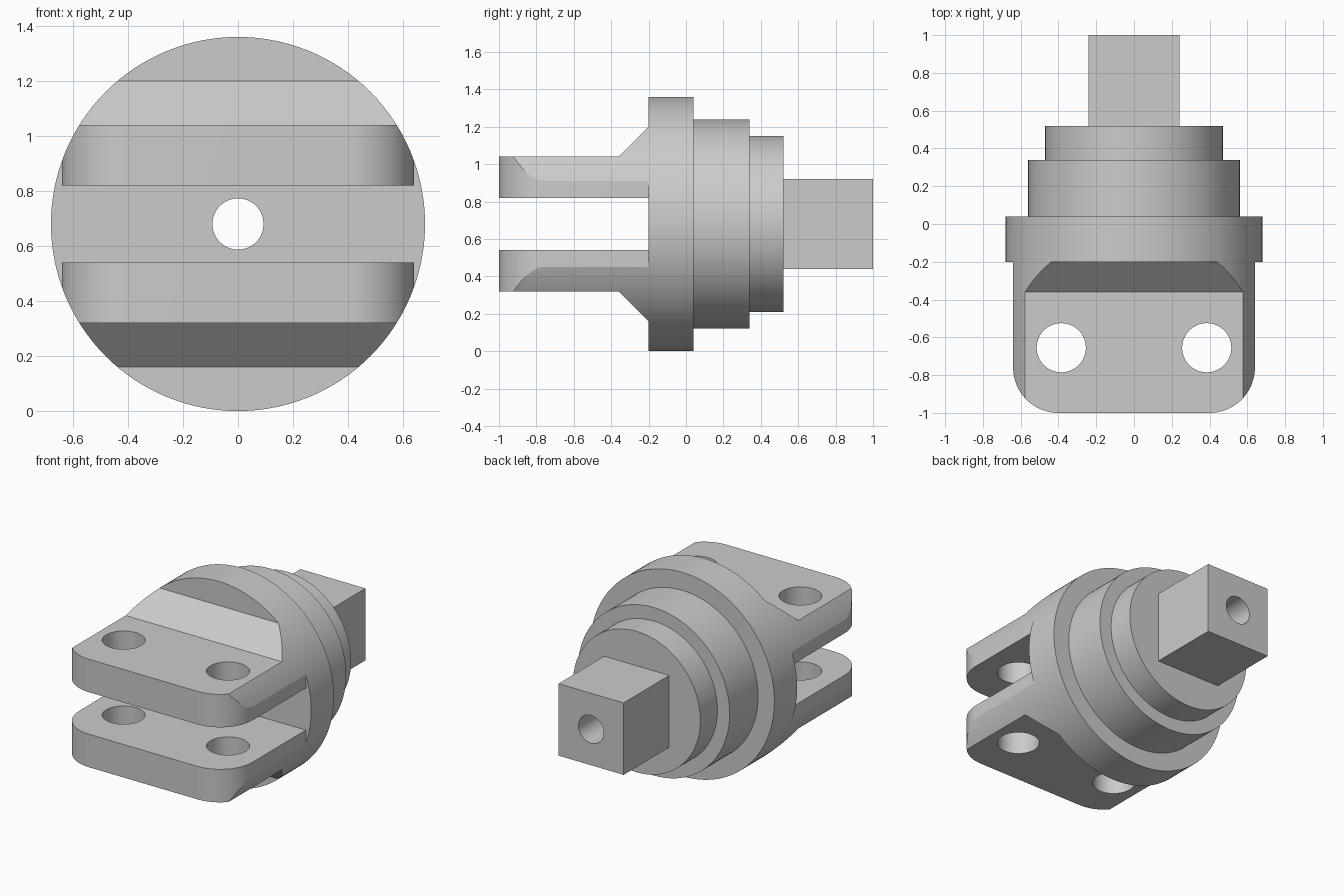
import bpy, bmesh, math
from mathutils import Matrix, Vector

cube = bpy.data.objects.get("Cube")
if cube:
    bpy.data.objects.remove(cube, do_unlink=True)

AXIS_Z = 0.68
BORE = 0.093
SEGMENTS = 128

steel = bpy.data.materials.new("grey_steel")
steel.use_nodes = True
steel.diffuse_color = (0.6, 0.6, 0.6, 1)
steel.node_tree.nodes["Principled BSDF"].inputs["Base Color"].default_value = steel.diffuse_color


def finish(name, bm):
    bmesh.ops.recalc_face_normals(bm, faces=bm.faces)
    mesh = bpy.data.meshes.new(name)
    bm.to_mesh(mesh)
    bm.free()
    mesh.materials.append(steel)
    obj = bpy.data.objects.new(name, mesh)
    bpy.context.collection.objects.link(obj)
    return obj


def prism(name, outline, direction):
    """Extrude a closed outline along a direction."""
    bm = bmesh.new()
    face = bm.faces.new([bm.verts.new(p) for p in outline])
    new = bmesh.ops.extrude_face_region(bm, geom=[face])["geom"]
    bmesh.ops.translate(bm, vec=direction,
                        verts=[v for v in new if isinstance(v, bmesh.types.BMVert)])
    return finish(name, bm)


def circle(center, radius, u, v):
    return [Vector(center) + radius * (Vector(u) * math.cos(a) + Vector(v) * math.sin(a))
            for a in (2 * math.pi * i / SEGMENTS for i in range(SEGMENTS))]


def rod(name, radius, y0, y1):
    return prism(name, circle((0, y0, AXIS_Z), radius, (1, 0, 0), (0, 0, 1)), (0, y1 - y0, 0))


def activate(obj):
    bpy.ops.object.select_all(action="DESELECT")
    obj.select_set(True)
    bpy.context.view_layer.objects.active = obj


def cut(obj, tool, operation):
    """Apply a boolean and discard its tool."""
    activate(obj)
    mod = obj.modifiers.new("cut", "BOOLEAN")
    mod.operation, mod.solver, mod.object = operation, "EXACT", tool
    bpy.ops.object.modifier_apply(modifier=mod.name)
    bpy.data.objects.remove(tool, do_unlink=True)


def smooth(obj):
    activate(obj)
    bpy.ops.object.shade_smooth_by_angle(angle=math.radians(20))


# Stepped round body with a central bore, turned from a ring profile
profile = [(BORE, -0.2), (0.68, -0.2), (0.68, 0.04), (0.56, 0.04),
           (0.56, 0.34), (0.47, 0.34), (0.47, 0.52), (BORE, 0.52)]
bm = bmesh.new()
rings = []
for i in range(SEGMENTS):
    a = 2 * math.pi * i / SEGMENTS
    rings.append([bm.verts.new((r * math.cos(a), y, AXIS_Z + r * math.sin(a)))
                  for r, y in profile])
for i, ring in enumerate(rings):
    following = rings[(i + 1) % SEGMENTS]
    for j in range(len(profile)):
        k = (j + 1) % len(profile)
        bm.faces.new((ring[j], ring[k], following[k], following[j]))
smooth(finish("stepped_body", bm))

# Square drive shank
h = 0.24
shank = prism("square_shank", [(sx * h, 0.52, AXIS_Z + sz * h)
              for sx, sz in ((-1, -1), (1, -1), (1, 1), (-1, 1))], (0, 0.48, 0))
cut(shank, rod("bore_cutter", BORE, 0.4, 1.1), "DIFFERENCE")
smooth(shank)

# Rounded plan outline shared by the fork arms
W, R = 0.64, 0.24
plan = [(W, -0.1, -0.2), (-W, -0.1, -0.2)]
for side, start in ((-1, math.pi), (1, 1.5 * math.pi)):
    for i in range(25):
        a = start + i / 24 * math.pi / 2
        plan.append((side * (W - R) + R * math.cos(a), -1 + R + R * math.sin(a), -0.2))

# Upper and lower fork arms
side_profile = [(-1, 0.14), (-0.2, 0.14), (-0.2, 0.52), (-0.36, 0.36), (-1, 0.36)]
for name, s in (("upper_arm", 1), ("lower_arm", -1)):
    arm = prism(name, [(-0.8, y, AXIS_Z + s * z) for y, z in side_profile], (1.6, 0, 0))
    cut(arm, prism("plan_cutter", plan, (0, 0, 1.8)), "INTERSECT")
    cut(arm, rod("round_cutter", 0.68, -1.2, 0.1), "INTERSECT")
    for x in (-0.385, 0.385):
        pin = prism("pin_cutter", circle((x, -0.655, -0.2), 0.13, (1, 0, 0), (0, 1, 0)), (0, 0, 1.8))
        cut(arm, pin, "DIFFERENCE")
    smooth(arm)
